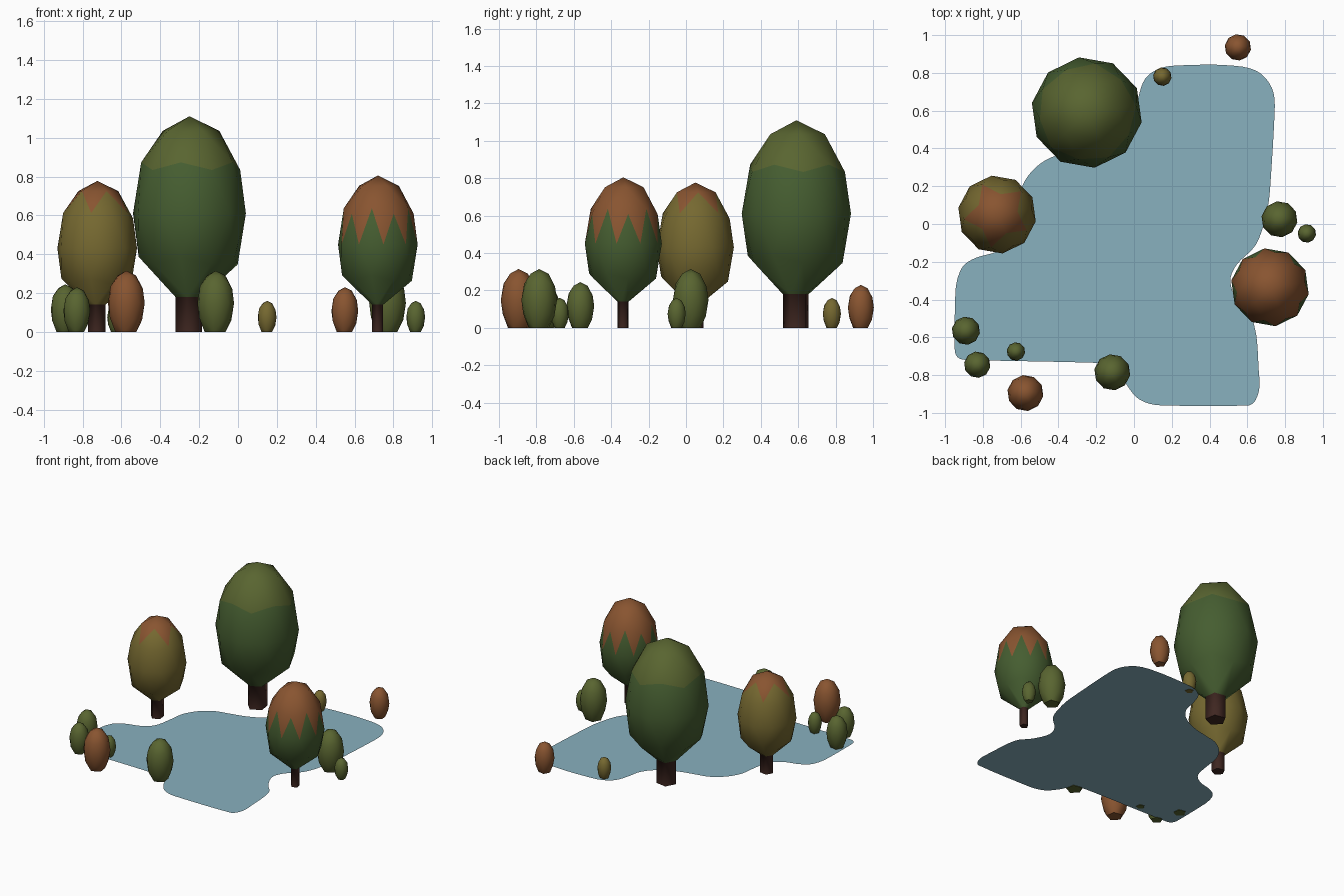
import bpy, bmesh, math
from mathutils import Vector, Matrix

if "Cube" in bpy.data.objects:
    bpy.data.objects.remove(bpy.data.objects["Cube"])


def material(name, rgb):
    m = bpy.data.materials.new(name)
    m.diffuse_color = (*rgb, 1)
    m.use_nodes = True
    m.node_tree.nodes["Principled BSDF"].inputs["Base Color"].default_value = m.diffuse_color
    return m


GREEN = material("green", (0.06, 0.11, 0.03))
MOSS = material("moss", (0.10, 0.13, 0.03))
OLIVE = material("olive", (0.18, 0.14, 0.03))
RUST = material("rust", (0.25, 0.09, 0.03))
BARK = material("bark", (0.05, 0.02, 0.015))
WATER = material("water", (0.25, 0.44, 0.52))
SHORE = material("shore", (0.12, 0.24, 0.36))


def finish(name, bm, mats, loc=(0, 0, 0)):
    me = bpy.data.meshes.new(name)
    bm.to_mesh(me)
    bm.free()
    for m in mats:
        me.materials.append(m)
    ob = bpy.data.objects.new(name, me)
    ob.location = loc
    bpy.context.collection.objects.link(ob)
    return ob


def plant(name, x, y, r, centre, half, base_r, base_z, mats, tip=9.0):
    """Stretched icosphere; its lowest ring becomes the trunk or a flat foot."""
    bm = bmesh.new()
    bmesh.ops.create_icosphere(bm, subdivisions=2, radius=1)
    bottom = min(bm.verts, key=lambda v: v.co.z)
    ring = [e.other_vert(bottom) for e in bottom.link_edges]
    bmesh.ops.delete(bm, geom=[bottom], context='VERTS')
    bm.transform(Matrix.Translation((0, 0, centre))
                 @ Matrix.Rotation(math.radians(8), 4, 'Z')
                 @ Matrix.Diagonal((r, r, half, 1)))
    for v in ring:
        d = v.co.xy.normalized() * base_r
        v.co = (d.x, d.y, base_z)
    for f in bm.faces:
        f.smooth = True
        f.material_index = 2 if f.calc_center_median().z > tip else 0
    edges = [e for e in bm.edges if e.is_boundary]
    # trunk
    if base_z > 0.01:
        ext = bmesh.ops.extrude_edge_only(bm, edges=edges)["geom"]
        for g in ext:
            if isinstance(g, bmesh.types.BMVert):
                g.co.z = 0
            elif isinstance(g, bmesh.types.BMFace):
                g.material_index = 1
        edges = [e for e in bm.edges if e.is_boundary]
    # flat underside
    cap = bmesh.ops.contextual_create(bm, geom=edges)["faces"]
    for f in cap:
        f.material_index = 1 if base_z > 0.01 else 0
        f.smooth = False
    bmesh.ops.recalc_face_normals(bm, faces=bm.faces)
    finish(name, bm, mats, (x, y, 0))


# trees
plant("tall_tree", -0.25, 0.59, 0.295, 0.61, 0.50, 0.073, 0.18, [GREEN, BARK, MOSS], 0.9)
plant("left_tree", -0.725, 0.05, 0.208, 0.43, 0.347, 0.048, 0.14, [OLIVE, BARK, RUST], 0.66)
plant("right_tree", 0.72, -0.335, 0.208, 0.45, 0.355, 0.031, 0.14, [GREEN, BARK, RUST], 0.55)

# bushes: x, y, radius, height, colour
bushes = [(0.55, 0.935, 0.07, 0.23, RUST), (0.15, 0.78, 0.049, 0.16, OLIVE),
          (0.77, 0.025, 0.096, 0.315, MOSS), (0.915, -0.05, 0.049, 0.16, MOSS),
          (-0.89, -0.565, 0.075, 0.245, MOSS), (-0.83, -0.745, 0.07, 0.23, MOSS),
          (-0.625, -0.675, 0.049, 0.16, MOSS), (-0.575, -0.895, 0.096, 0.315, RUST),
          (-0.115, -0.785, 0.096, 0.315, MOSS)]
for i, (x, y, r, h, m) in enumerate(bushes):
    plant(f"bush_{i + 1}", x, y, r, h * 0.47, h * 0.53, r * 0.6, 0.0, [m])

# pond: smooth closed curve through shoreline points
shore = [(0.02, 0.66), (0.06, 0.77), (0.14, 0.825), (0.25, 0.84), (0.5, 0.84), (0.65, 0.81),
         (0.73, 0.72), (0.745, 0.6), (0.72, 0.18), (0.70, 0.05), (0.645, -0.11),
         (0.54, -0.22), (0.51, -0.31), (0.56, -0.43), (0.635, -0.53), (0.66, -0.77),
         (0.66, -0.89), (0.61, -0.96), (0.14, -0.96), (0.03, -0.93), (-0.04, -0.85),
         (-0.09, -0.76), (-0.2, -0.735), (-0.87, -0.72), (-0.935, -0.705), (-0.95, -0.64),
         (-0.945, -0.35), (-0.91, -0.23), (-0.84, -0.18), (-0.725, -0.145),
         (-0.65, -0.08), (-0.62, 0.05), (-0.6, 0.18), (-0.54, 0.28), (-0.445, 0.35),
         (-0.34, 0.375), (-0.2, 0.41), (-0.07, 0.48), (0.0, 0.57)]
pts = [Vector((x, y, 0.002)) for x, y in shore]
bm = bmesh.new()
verts = []
n = len(pts)
for i in range(n):
    a, b, c, d = (pts[(i + k) % n] for k in (-1, 0, 1, 2))
    span = (c - b).length
    ta = (c - a).normalized() * span
    tb = (d - b).normalized() * span
    for t in (0, 0.25, 0.5, 0.75):
        p = (b * (2*t**3 - 3*t**2 + 1) + ta * (t**3 - 2*t**2 + t)
             + c * (3*t**2 - 2*t**3) + tb * (t**3 - t**2))
        # keep the long straight banks from bulging
        verts.append(bm.verts.new(p.lerp(b.lerp(c, t), 0.6 if span > 0.25 else 0)))
face = bm.faces.new(verts)
face.normal_update()
if face.normal.z < 0:
    face.normal_flip()
rim = bmesh.ops.inset_region(bm, faces=[face], thickness=0.035, use_even_offset=True)["faces"]
for f in rim:
    f.material_index = 1
finish("pond", bm, [WATER, SHORE])
